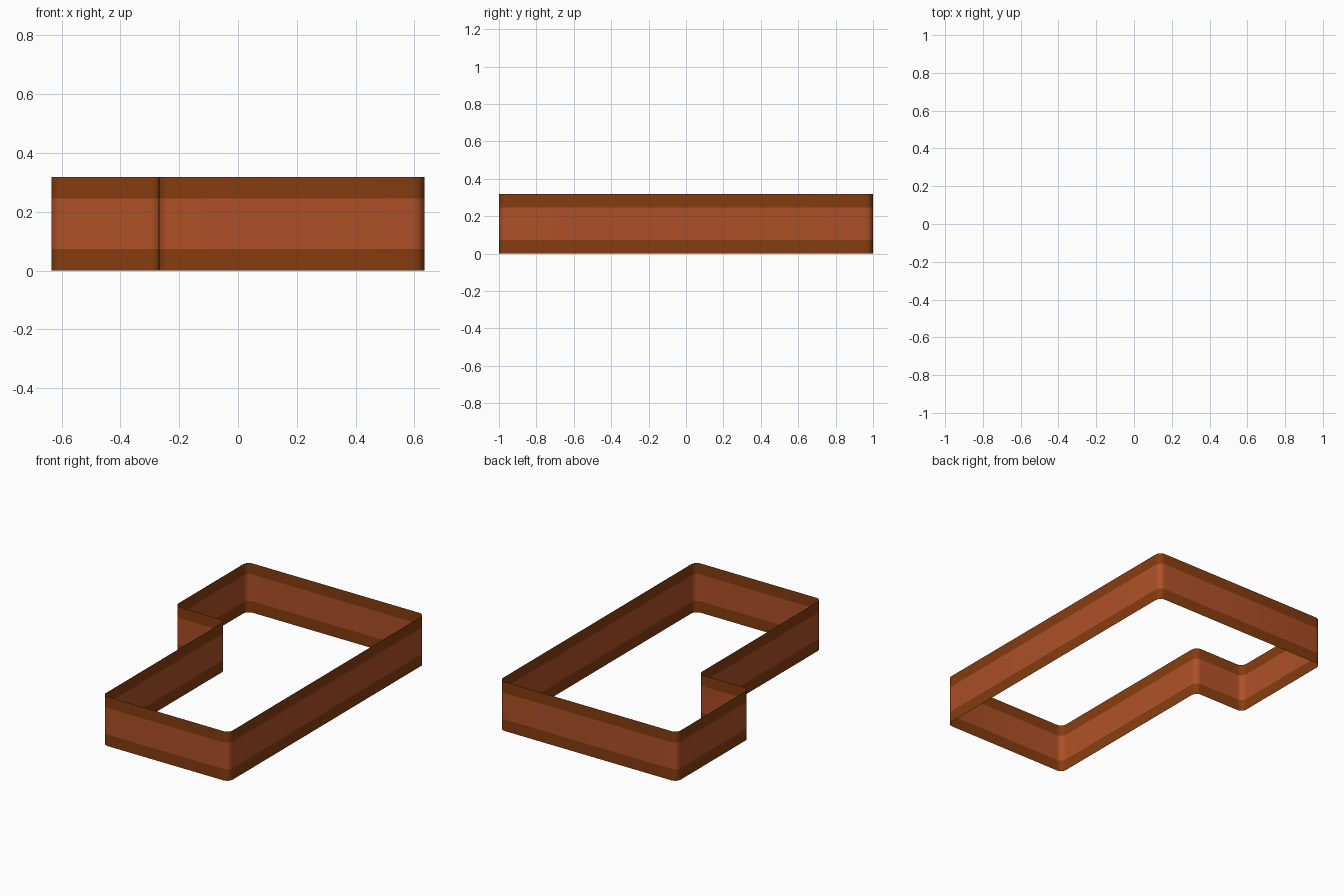
import bpy, bmesh, math
from mathutils import Vector

if "Cube" in bpy.data.objects:
    bpy.data.objects.remove(bpy.data.objects["Cube"])

# Plan corners of the L-shaped wall (counter-clockwise) and band heights
CORNERS = [(0.635, -1), (0.635, 1), (-0.635, 1), (-0.635, 0.26), (-0.27, 0.26), (-0.27, -1)]
HEIGHTS = [0, 0.074, 0.246, 0.318]
RADIUS, STEPS = 0.04, 6


def material(name, colour):
    m = bpy.data.materials.new(name)
    m.diffuse_color = (*colour, 1)
    m.use_nodes = True
    m.node_tree.nodes["Principled BSDF"].inputs["Base Color"].default_value = m.diffuse_color
    return m


def rounded(corners, r, steps):
    """Round every right-angled corner with a circular arc."""
    path = []
    n = len(corners)
    for i in range(n):
        p = Vector(corners[i])
        a = (Vector(corners[i - 1]) - p).normalized()
        b = (Vector(corners[(i + 1) % n]) - p).normalized()
        centre = p + (a + b) * r
        for k in range(steps + 1):
            t = math.pi / 2 * k / steps
            path.append(centre - b * r * math.cos(t) - a * r * math.sin(t))
    return path


# Thin open wall ring: one row of faces for each colour band
path = rounded(CORNERS, RADIUS, STEPS)
bm = bmesh.new()
rings = [[bm.verts.new((p.x, p.y, z)) for p in path] for z in HEIGHTS]
n = len(path)
for row, (low, high) in enumerate(zip(rings, rings[1:])):
    for i in range(n):
        j = (i + 1) % n
        f = bm.faces.new((low[i], low[j], high[j], high[i]))
        f.material_index = 1 if row == 1 else 0
        f.smooth = True

mesh = bpy.data.meshes.new("wall_band")
bm.to_mesh(mesh)
bm.free()
mesh.materials.append(material("dark brown trim", (0.235, 0.046, 0.005)))
mesh.materials.append(material("rust orange", (0.42, 0.080, 0.020)))
wall = bpy.data.objects.new("wall_band", mesh)
bpy.context.collection.objects.link(wall)
